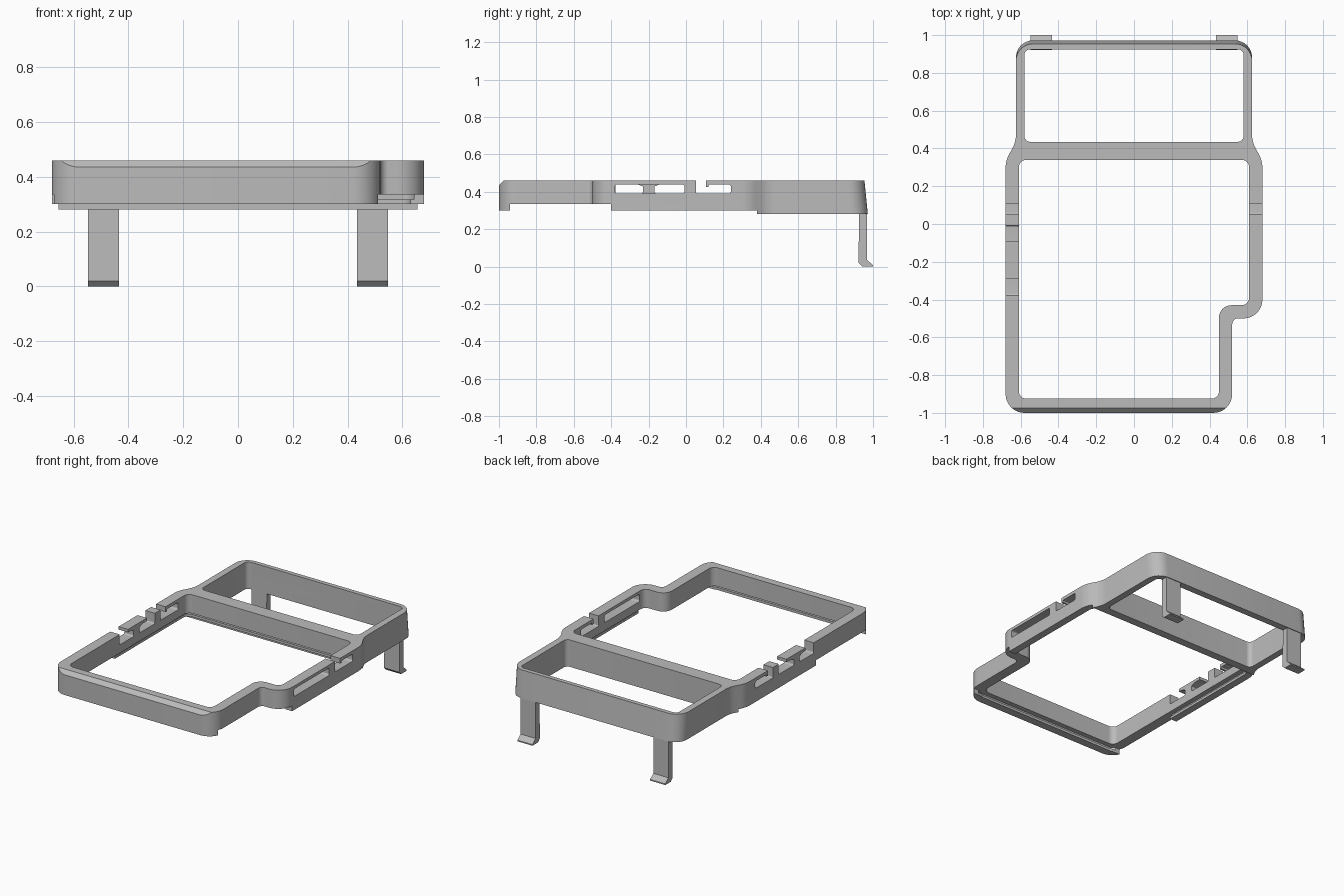
import bpy, bmesh, math
from mathutils import Vector

cube = bpy.data.objects.get("Cube")
if cube:
    bpy.data.objects.remove(cube, do_unlink=True)

grey = bpy.data.materials.new("mid grey")
grey.use_nodes = True
grey.diffuse_color = (0.5, 0.5, 0.5, 1)
grey.node_tree.nodes["Principled BSDF"].inputs["Base Color"].default_value = (0.5, 0.5, 0.5, 1)


def rounded(corners, steps=8):
    """Turn (a, b, radius) corners into an outline with arcs."""
    out = []
    for i, (x, y, r) in enumerate(corners):
        p = Vector((x, y))
        if r == 0:
            out.append(p)
            continue
        u = (Vector(corners[i - 1][:2]) - p).normalized()
        v = (Vector(corners[(i + 1) % len(corners)][:2]) - p).normalized()
        half = u.angle(v) / 2
        t = r / math.tan(half)
        centre = p + (u + v).normalized() * r / math.sin(half)
        a, b = p + u * t - centre, p + v * t - centre
        total = math.pi - 2 * half
        for k in range(steps + 1):
            f = k / steps
            out.append(centre + (a * math.sin((1 - f) * total) + b * math.sin(f * total)) / math.sin(total))
    return out


def prism(name, corners, lo, hi, axis="z"):
    """Extrude an outline along z, or a (y, z) outline along x."""
    pts = rounded(corners)
    place = (lambda p, h: (p[0], p[1], h)) if axis == "z" else (lambda p, h: (h, p[0], p[1]))
    bm = bmesh.new()
    low = [bm.verts.new(place(p, lo)) for p in pts]
    high = [bm.verts.new(place(p, hi)) for p in pts]
    bm.faces.new(low)
    bm.faces.new(high)
    for i in range(len(pts)):
        j = (i + 1) % len(pts)
        bm.faces.new((low[i], low[j], high[j], high[i]))
    bmesh.ops.recalc_face_normals(bm, faces=bm.faces)
    mesh = bpy.data.meshes.new(name)
    bm.to_mesh(mesh)
    bm.free()
    mesh.materials.append(grey)
    ob = bpy.data.objects.new(name, mesh)
    bpy.context.collection.objects.link(ob)
    return ob


def rect(a0, b0, a1, b1, r=0):
    return [(a0, b0, r), (a1, b0, r), (a1, b1, r), (a0, b1, r)]


def activate(ob):
    bpy.ops.object.select_all(action="DESELECT")
    ob.select_set(True)
    bpy.context.view_layer.objects.active = ob


def cut(target, corners, lo, hi, axis="z"):
    tool = prism("cutter", corners, lo, hi, axis)
    tool.hide_render = True
    mod = target.modifiers.new("cut", "BOOLEAN")
    mod.operation, mod.solver, mod.object = "DIFFERENCE", "EXACT", tool
    activate(target)
    bpy.ops.object.modifier_apply(modifier=mod.name)
    bpy.data.objects.remove(tool, do_unlink=True)


# Frame blank: stepped front corner, narrower back
frame = prism("frame", [
    (-0.68, -1, 0.1), (0.52, -1, 0.1), (0.52, -0.5, 0.03), (0.68, -0.5, 0.1),
    (0.68, 0.335, 0.15), (0.625, 0.435, 0.15), (0.625, 0.972, 0.09),
    (-0.625, 0.972, 0.09), (-0.625, 0.435, 0.15), (-0.68, 0.335, 0.15)], 0.28, 0.46)
# Lean the back face inwards at the top
for v in frame.data.vertices:
    if v.co.y > 0.85 and v.co.z > 0.4:
        v.co.y -= 0.018


def front_opening(g, r=0.04):
    """Outline of the large opening, grown by g."""
    return [(-0.61 - g, -0.925 - g, r), (0.45 + g, -0.925 - g, r), (0.45 + g, -0.43 - g, 0.065),
            (0.61 + g, -0.43 - g, r), (0.61 + g, 0.34 + g, r), (-0.61 - g, 0.34 + g, r)]


# Openings, with a rabbet and groove under the inner edge of the large one
cut(frame, front_opening(0), 0.2, 0.6)
cut(frame, rect(-0.58, 0.435, 0.58, 0.925, 0.03), 0.2, 0.6)
cut(frame, front_opening(0.02), 0.2, 0.335)
cut(frame, front_opening(0.033), 0.317, 0.3351)

# Stepped underside and bevelled front edge
cut(frame, rect(-1.2, 0.1, 0.38, 0.30), -1, 1, "x")
cut(frame, rect(-0.94, 0.1, -0.40, 0.3352), -1, 1, "x")
cut(frame, [(-1.1, 0.335, 0), (-0.975, 0.46, 0), (-0.975, 0.6, 0), (-1.1, 0.6, 0)], -1, 1, "x")

# Cable slots in the side walls
hook = [(0.053, 0.39, 0.008), (0.24, 0.39, 0.012), (0.24, 0.438, 0.012), (0.12, 0.438, 0.005),
        (0.12, 0.425, 0), (0.106, 0.425, 0), (0.106, 0.5, 0), (0.053, 0.5, 0)]
for lo, hi in ((0.55, 0.8), (-0.8, -0.55)):
    cut(frame, hook, lo, hi, "x")
cut(frame, rect(-0.38, 0.39, -0.008, 0.44, 0.012), 0.55, 0.8, "x")
cut(frame, [(-0.378, 0.39, 0.01), (-0.23, 0.39, 0.01), (-0.23, 0.428, 0), (-0.26, 0.44, 0),
            (-0.29, 0.44, 0), (-0.29, 0.5, 0), (-0.378, 0.5, 0)], -0.8, -0.55, "x")
cut(frame, [(-0.168, 0.39, 0.01), (-0.008, 0.39, 0.01), (-0.008, 0.5, 0), (-0.09, 0.5, 0),
            (-0.09, 0.44, 0), (-0.14, 0.44, 0), (-0.168, 0.428, 0)], -0.8, -0.55, "x")

# Hooked legs at the back
leg = [(0.926, 0.30, 0), (0.922, 0.02, 0), (0.942, 0, 0), (1.0, 0, 0), (1.0, 0.008, 0),
       (0.967, 0.036, 0), (0.967, 0.30, 0)]
parts = [frame,
         prism("left_leg", leg, 0.435, 0.547, "x"),
         prism("right_leg", leg, -0.547, -0.435, "x")]

for ob in parts:
    activate(ob)
    bpy.ops.object.shade_smooth_by_angle(angle=math.radians(30))
